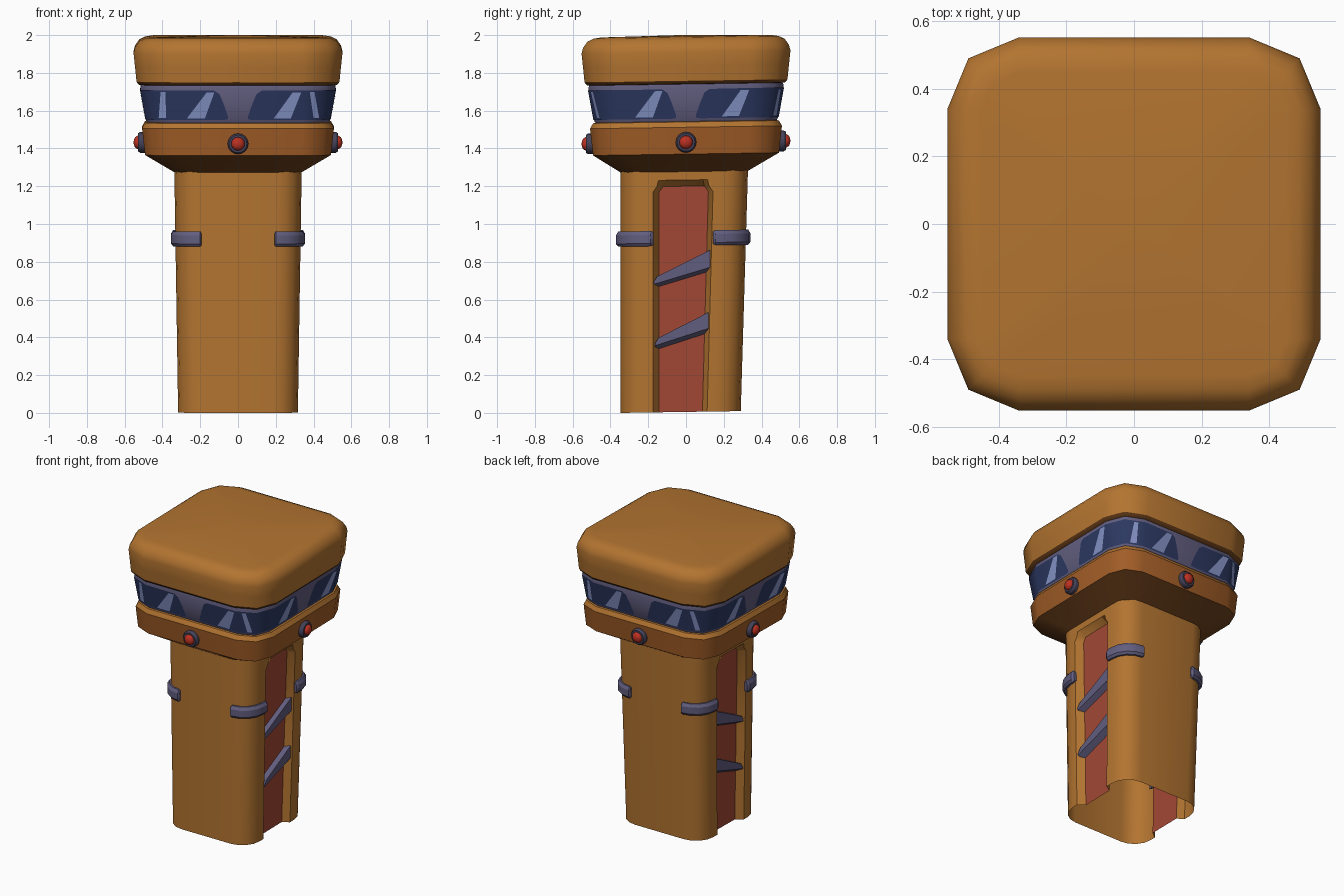
import bpy, bmesh, math
from mathutils import Matrix

if "Cube" in bpy.data.objects:
    bpy.data.objects.remove(bpy.data.objects["Cube"])

def material(name, rgb):
    m = bpy.data.materials.new(name)
    m.diffuse_color = (*rgb, 1)
    m.use_nodes = True
    m.node_tree.nodes["Principled BSDF"].inputs["Base Color"].default_value = m.diffuse_color
    return m

ORANGE = material("orange", (0.45, 0.175, 0.03))
RUST = material("rust_orange", (0.36, 0.11, 0.02))
DARK = material("dark_brown", (0.16, 0.055, 0.012))
PANEL = material("red_panel", (0.36, 0.065, 0.035))
STEEL = material("purple_steel", (0.12, 0.11, 0.21))
IRON = material("dark_iron", (0.06, 0.055, 0.10))
GLASS = material("glass", (0.025, 0.04, 0.12))
GLINT = material("glint", (0.24, 0.30, 0.58))
RED = material("red_lamp", (0.5, 0.03, 0.015))

def finish(name, bm, mats, turn=0, angle=46):
    """Turn about z, lean slightly, and make the object."""
    bm.transform(Matrix.Rotation(turn, 4, 'Z'))
    for v in bm.verts:
        v.co.z += 0.015 * v.co.y + 0.0052
    me = bpy.data.meshes.new(name)
    bm.to_mesh(me)
    bm.free()
    ob = bpy.data.objects.new(name, me)
    bpy.context.collection.objects.link(ob)
    for m in mats:
        me.materials.append(m)
    bpy.ops.object.select_all(action='DESELECT')
    ob.select_set(True)
    bpy.context.view_layer.objects.active = ob
    bpy.ops.object.shade_smooth_by_angle(angle=math.radians(angle))
    return ob

def loft(rings, closed=True, peak=None, ends=False):
    """Skin rings of points; peak adds a centre cap, ends closes both rings."""
    bm = bmesh.new()
    vs = [[bm.verts.new(p) for p in r] for r in rings]
    n = len(rings[0])
    for a, b in zip(vs, vs[1:]):
        for i in range(n if closed else n - 1):
            j = (i + 1) % n
            bm.faces.new((a[i], a[j], b[j], b[i]))
    if peak:
        c = bm.verts.new(peak)
        for i in range(n):
            bm.faces.new((vs[-1][i], vs[-1][(i + 1) % n], c))
    if ends:
        bm.faces.new(vs[0][::-1])
        bm.faces.new(vs[-1])
        bmesh.ops.recalc_face_normals(bm, faces=bm.faces)
    return bm

def corners(hx, y0, y1, r, n, z):
    """Four rounded corners, counter-clockwise from front right."""
    out = []
    for k, (cx, cy) in enumerate([(hx - r, y0 + r), (hx - r, y1 - r),
                                  (r - hx, y1 - r), (r - hx, y0 + r)]):
        out.append([(cx + r * math.cos(a), cy + r * math.sin(a), z)
                    for a in [math.pi / 2 * (k - 1 + i / n) for i in range(n + 1)]])
    return out

def ring(w, z, r=None, dy=0):
    return sum(corners(w, -w + dy, w + dy, w - 0.34 if r is None else r, 2, z), [])

# Shaft: tapered rounded column with a recessed panel on both sides
N = 4
def shaft_size(z):
    t = z / 1.275
    return 0.317 + 0.02 * t, -0.347, 0.29 + 0.038 * t

def shaft_ring(z, depth, pinch):
    hx, y0, y1 = shaft_size(z)
    fr, br, bl, fl = corners(hx, y0, y1, 0.13, N, z)
    b = 0.112 + 0.034 * z / 1.275 - pinch
    a = -0.176 + pinch
    notch = [(hx, a, z), (hx - depth, a + 0.033, z), (hx - depth, b - 0.025, z), (hx, b, z)]
    return fr + notch + br + bl + [(-x, y, q) for x, y, q in notch[::-1]] + fl

levels = [(0, .045, 0), (.6, .045, 0), (1.165, .045, 0), (1.195, .045, .022),
          (1.228, 0, .03), (1.28, 0, .03)]
bm = loft([shaft_ring(*l) for l in levels])
bm.faces.ensure_lookup_table()
per = 4 * (N + 1) + 8
for row in range(3):
    for e in (N + 2, 3 * (N + 1) + 5):
        bm.faces[row * per + e].material_index = 1
finish("shaft", bm, [ORANGE, PANEL], angle=35)

# Slanted wedge struts across each recess
for side in (1, -1):
    for i, (ya, yb, za, zb, zc) in enumerate([(-.172, .133, .69, .858, .765),
                                             (-.165, .118, .365, .525, .44)]):
        rows = []
        for x, drop in ((0.265, 0.03), (0.318, 0.0)):
            rows.append([(side * x, ya, za - 0.012 - drop), (side * x, yb, zc - drop),
                         (side * x, yb, zb), (side * x, ya + 0.02, za + 0.03), (side * x, ya, za)])
        finish(f"strut_{'right' if side > 0 else 'left'}_{i}", loft(rows, ends=True), [STEEL], angle=20)

# Clamps wrapping the four shaft corners
section = [(-.015, .88), (.012, .88), (.024, .895), (.024, .94), (.012, .96), (-.015, .96)]
hx, y0, y1 = shaft_size(0.92)
for sx in (1, -1):
    for back in (0, 1):
        cx, cy = hx - 0.13, (y1 - 0.13 if back else y0 + 0.13)
        sy = 1 if back else -1
        stations = [(0, -.004, .6), (0, .014, 1)]
        stations = []
        for i in range(5):
            stations.append((math.pi / 2 * i / 4, 0, 1))
        path = []
        for a, _, _ in stations:
            path.append((a, 0, 0, 1))
        path.insert(0, (0, 0, -0.03, 1))
        path.insert(0, (0, 0, -0.045, 0.6))
        path += [(math.pi / 2, -0.001, 0, 1), (math.pi / 2, -0.008, 0, 0.6)]
        rows = []
        for a, ex, ey, s in path:
            row = []
            for off, z in section:
                rr = 0.13 + off * s
                row.append((sx * (cx + rr * math.cos(a) + ex),
                            cy + sy * (rr * math.sin(a) + ey), 0.92 + (z - 0.92) * (0.5 + s / 2)))
            rows.append(row)
        finish(f"clamp_{'back' if back else 'front'}_{sx}", loft(rows, ends=True), [STEEL], angle=30)

# Head: flared underside, collar, ledge, window band and roof
finish("flare", loft([ring(.337, 1.272, .13, -.008), ring(.492, 1.365)]), [DARK])
finish("collar", loft([ring(.492, 1.365), ring(.508, 1.507)]), [RUST])
finish("ledge", loft([ring(.508, 1.507), ring(.492, 1.535), ring(.47, 1.54)]), [ORANGE])
finish("window_band", loft([ring(.475, 1.53), ring(.485, 1.545), ring(.517, 1.722),
                            ring(.512, 1.735), ring(.48, 1.74)]), [STEEL])
finish("roof_soffit", loft([ring(.49, 1.732), ring(.525, 1.737), ring(.537, 1.752)]), [DARK])
roof = [(.537, 1.752), (.545, 1.83), (.553, 1.905), (.545, 1.935), (.522, 1.968), (.49, 1.983), (.45, 1.989)]
finish("roof", loft([ring(w, z) for w, z in roof], peak=(0, 0, 1.996)), [ORANGE])

# Glass wraps each corner; glints lie on it
def on_band(u, z, off):
    w = 0.485 + (z - 1.545) * 0.181 + off
    m = w - 0.293 * (w - 0.34)
    if u == 'corner':
        return (m, -m, z)
    k = max(0, abs(u) - 0.34) / (m - 0.34)
    return (u, -w + k * (w - m), z)

cols = [(.053, 1.557, 1.572), (.075, 1.553, 1.635), (.098, 1.553, 1.69), (.125, 1.553, 1.708), (.34, 1.553, 1.71)]
for q in range(4):
    turn = q * math.pi / 2
    rows = []
    for k in (1, 2):
        front = [on_band(c[0], c[k], .004) for c in cols]
        mid = [on_band('corner', (1.553, 1.71)[k - 1], .004)]
        rows.append(front + mid + [(-y, -x, z) for x, y, z in front[::-1]])
    finish(f"window_{q}", loft(rows, closed=False), [GLASS], turn)
    streaks = [(-.27, -.175, -.165, -.125), (.19, .28, .29, .335)]
    if q % 2 == 0:
        streaks += [(-.42, -.38, -.41, -.385), (.40, .43, .38, .405)]
    for i, (a, b, c, d) in enumerate(streaks):
        rows = [[on_band(a, 1.562, .007), on_band(b, 1.562, .007)],
                [on_band(c, 1.70, .007), on_band(d, 1.70, .007)]]
        finish(f"glint_{q}_{i}", loft(rows, closed=False), [GLINT], turn)

# Signal lamps in the middle of each collar face
def lathe(profile, peak=None):
    bm = loft([[(r * math.cos(a), r * math.sin(a), h) for a in [math.tau * i / 16 for i in range(16)]]
               for r, h in profile], peak=peak)
    bm.transform(Matrix.Translation((0, 0, 1.427)) @ Matrix.Rotation(math.pi / 2, 4, 'X'))
    return bm

for q in range(4):
    turn = q * math.pi / 2
    finish(f"lamp_rim_{q}", lathe([(.055, .48), (.055, .518), (.047, .53), (.036, .53), (.034, .515)]), [IRON], turn, 30)
    finish(f"lamp_{q}", lathe([(.036, .52), (.035, .533), (.027, .545), (.014, .551)], (0, 0, .553)), [RED], turn)
